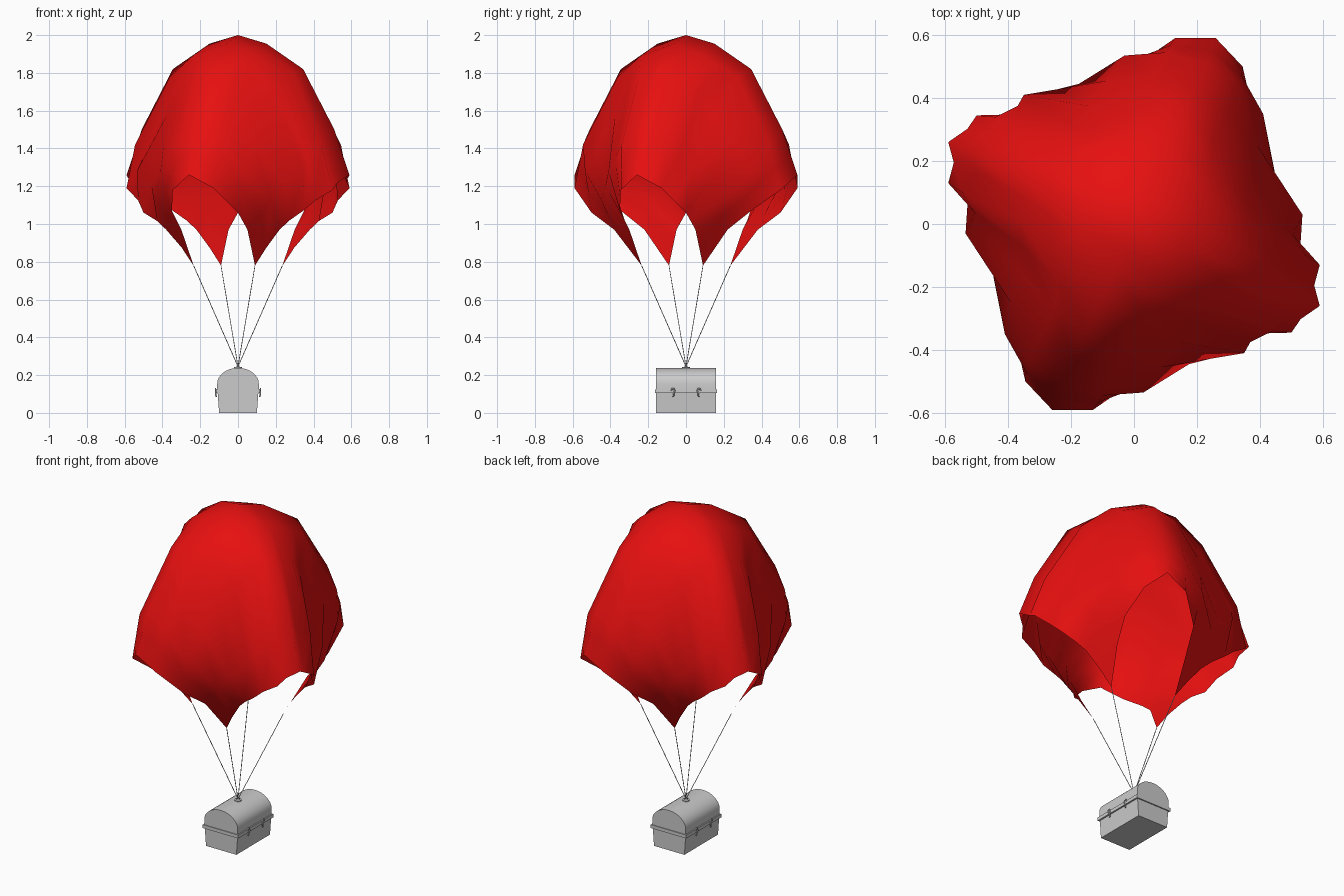
import bpy, math
from mathutils import Vector

if "Cube" in bpy.data.objects:
    bpy.data.objects.remove(bpy.data.objects["Cube"])

def make(name, verts, faces, angle=35):
    me = bpy.data.meshes.new(name)
    me.from_pydata(verts, [], faces)
    me.shade_smooth()
    me.set_sharp_from_angle(angle=math.radians(angle))
    ob = bpy.data.objects.new(name, me)
    bpy.context.collection.objects.link(ob)
    return ob

def prism(name, profile, half):
    """Extrude a counter-clockwise (x, z) profile along y."""
    n = len(profile)
    verts = [(x, y, z) for y in (-half, half) for x, z in profile]
    faces = [tuple(range(n)), tuple(range(2 * n - 1, n - 1, -1))]
    faces += [(i, i + n, (i + 1) % n + n, (i + 1) % n) for i in range(n)]
    return make(name, verts, faces)

def tube(name, pts, radius, res=1):
    cu = bpy.data.curves.new(name, 'CURVE')
    cu.dimensions = '3D'
    cu.bevel_depth = radius
    cu.bevel_resolution = res
    cu.use_fill_caps = True
    sp = cu.splines.new('POLY')
    sp.points.add(len(pts) - 1)
    for p, co in zip(sp.points, pts):
        p.co = (*co, 1)
    ob = bpy.data.objects.new(name, cu)
    bpy.context.collection.objects.link(ob)
    return ob

# canopy: one quarter of a billowed 8 x 8 cloth, rows i = 1..4, columns j = 0..4
quarter = [
    [(-.06, -.15, 1.955), (.09, -.24, 1.89), (.27, -.25, 1.78), (.44, -.34, 1.42), (.50, -.345, 1.18)],
    [(-.15, -.345, 1.82), (-.01, -.36, 1.78), (.145, -.375, 1.58), (.35, -.41, 1.28), (.345, -.35, 1.07)],
    [(-.23, -.51, 1.50), (-.10, -.545, 1.42), (.03, -.535, 1.28), (.175, -.445, 1.12), (.22, -.30, .97)],
    [(-.26, -.59, 1.26), (-.13, -.59, 1.19), (0, -.50, 1.06), (.05, -.38, .97), (.09, -.235, .78)],
]
grid = {(0, 0): Vector((0, 0, 2))}
for i, row in enumerate(quarter, 1):
    for j, (x, y, z) in enumerate(row):
        a, b = i, j
        for _ in range(4):
            grid[a, b] = Vector((x, y, z))
            a, b, x, y = -b, a, -y, x

# half columns are tucked inward on the two x sides to make the pleats
tuck = {2: .03, 3: .065, 4: .03}
verts = []
for v in range(-4, 5):
    for k in range(-8, 9):
        p = (grid[k // 2, v] + grid[(k + 1) // 2, v]) / 2
        if k % 2 and abs(k) < 2 * abs(v):
            p.x *= 1 - tuck.get(abs(v), 0)
        verts.append(p)
faces = [(r * 17 + c, r * 17 + c + 1, r * 17 + c + 18, r * 17 + c + 17)
         for r in range(8) for c in range(16)]
canopy = make("canopy", verts, faces, 180)
red = bpy.data.materials.new("red_cloth")
red.diffuse_color = (.8, .005, .005, 1)
red.use_nodes = True
red.node_tree.nodes["Principled BSDF"].inputs["Base Color"].default_value = red.diffuse_color
canopy.data.materials.append(red)

# ropes from the chest ring to the four cloth corners
for n, c in enumerate([(4, 4), (-4, 4), (-4, -4), (4, -4)]):
    tube(f"rope_{n + 1}", [(0, 0, .245), grid[c]], .002)

# chest: tapered box, rim band and rounded lid
prism("chest_body", [(-.10, 0), (.10, 0), (.108, .11), (-.108, .11)], .158)
prism("chest_rim", [(-.117, .104), (.117, .104), (.117, .124), (-.117, .124)], .165)
arc = [(.11 * math.cos(t * math.pi / 16), .155 + .083 * math.sin(t * math.pi / 16)) for t in range(17)]
prism("chest_lid", [(-.11, .12), (.11, .12)] + arc, .16)

# latch hooks on both long sides
for sx in (-1, 1):
    for sy in (-1, 1):
        hook = [(.117, .078, .118), (.119, .074, .128), (.119, .064, .128),
                (.119, .059, .118), (.119, .064, .104), (.115, .067, .084)]
        tube("latch_hook", [(sx * x, sy * y, z) for x, y, z in hook], .004)

# small plate and ring on the lid where the ropes meet
bpy.ops.mesh.primitive_cylinder_add(vertices=16, radius=.02, depth=.008, location=(0, 0, .238))
bpy.context.object.name = "ring_plate"
bpy.ops.mesh.primitive_torus_add(major_radius=.008, minor_radius=.0025, major_segments=16,
                                 minor_segments=8, location=(0, 0, .246),
                                 rotation=(math.pi / 2, 0, math.pi / 4))
bpy.context.object.name = "rope_ring"
